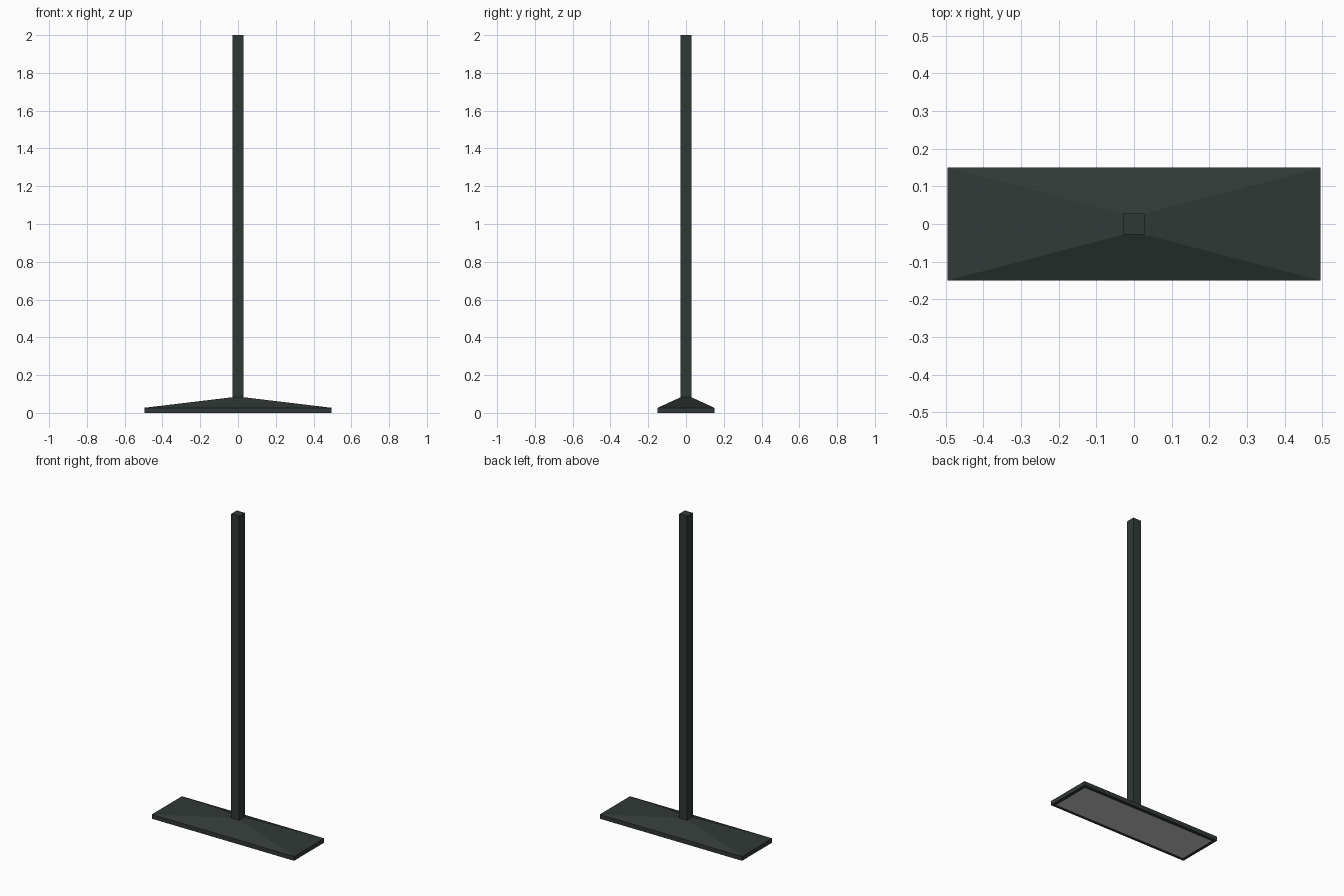
import bpy, bmesh

if "Cube" in bpy.data.objects:
    bpy.data.objects.remove(bpy.data.objects["Cube"])

def material(name, rgb):
    m = bpy.data.materials.new(name)
    m.diffuse_color = (*rgb, 1)
    m.use_nodes = True
    m.node_tree.nodes["Principled BSDF"].inputs["Base Color"].default_value = m.diffuse_color
    return m

def make_object(name, bm, mat=None):
    bmesh.ops.recalc_face_normals(bm, faces=bm.faces)
    mesh = bpy.data.meshes.new(name)
    bm.to_mesh(mesh)
    bm.free()
    if mat:
        mesh.materials.append(mat)
    ob = bpy.data.objects.new(name, mesh)
    bpy.context.collection.objects.link(ob)
    return ob

def ring(bm, hx, hy, z):
    return [bm.verts.new((sx * hx, sy * hy, z))
            for sx, sy in ((-1, -1), (1, -1), (1, 1), (-1, 1))]

def loft(bm, sections):
    rings = [ring(bm, *s) for s in sections]
    for a, b in zip(rings, rings[1:]):
        for i in range(4):
            j = (i + 1) % 4
            bm.faces.new((a[i], a[j], b[j], b[i]))
    return rings

dark = material("dark_metal", (0.03, 0.041, 0.037))
HX, HY, POLE, RIM, TOP, EDGE = 0.496, 0.15, 0.028, 0.027, 0.083, 0.022

# Base plate: bottom border, low rim, then slopes rising to the pole
bm = bmesh.new()
loft(bm, [(HX - EDGE, HY - EDGE, 0), (HX, HY, 0), (HX, HY, RIM), (POLE, POLE, TOP)])
make_object("base_plate", bm, dark)

# Grey pad set flush in the underside border
bm = bmesh.new()
bm.faces.new(ring(bm, HX - EDGE, HY - EDGE, 0)[::-1])
pad = make_object("underside_pad", bm)
pad.data.flip_normals() if pad.data.polygons[0].normal.z > 0 else None

# Square pole with closed top
bm = bmesh.new()
rings = loft(bm, [(POLE, POLE, TOP), (POLE, POLE, 2.0)])
bm.faces.new(rings[-1])
make_object("pole", bm, dark)
